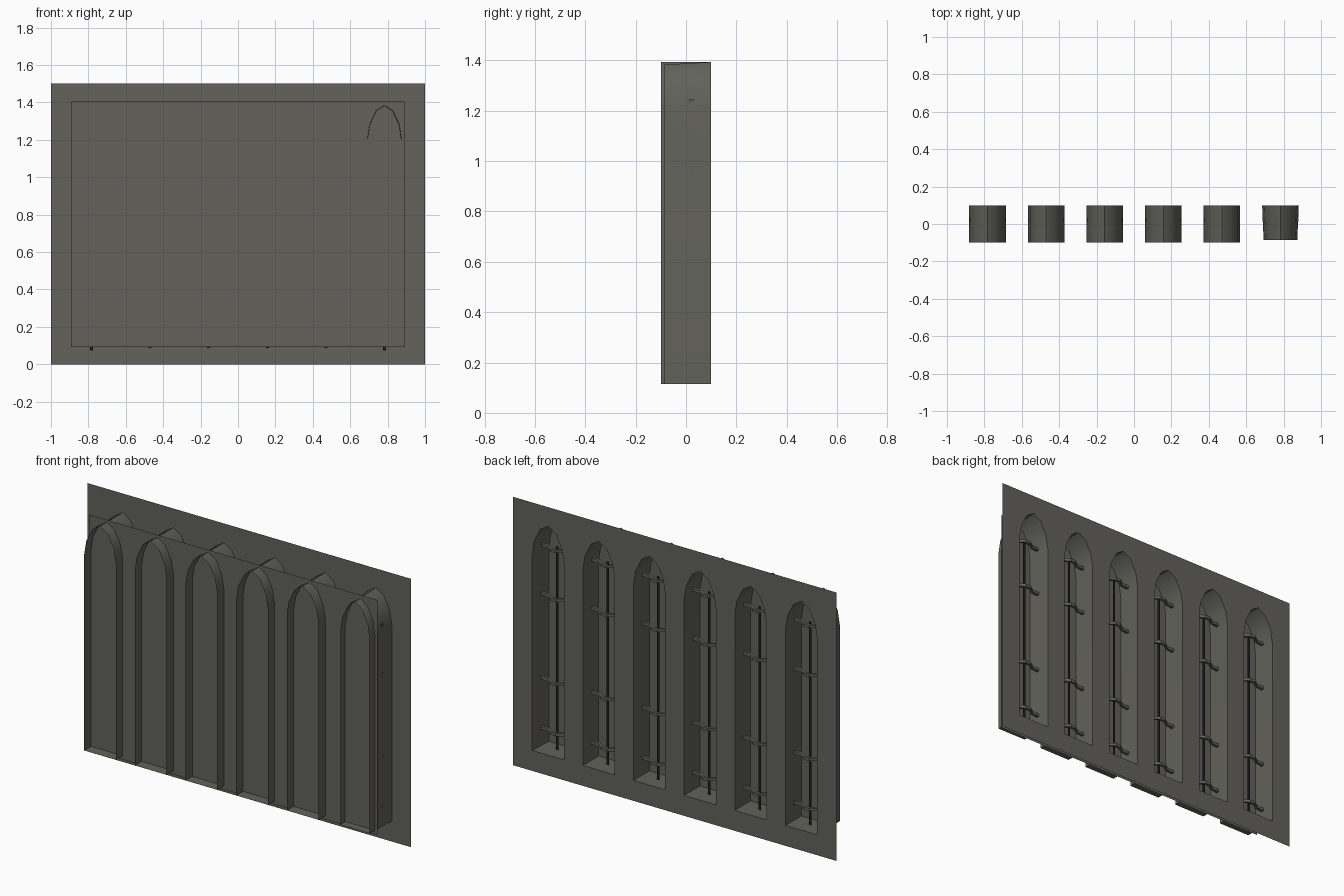
import bpy
import bmesh

cube = bpy.data.objects.get("Cube")
if cube:
    bpy.data.objects.remove(cube, do_unlink=True)


def material(name, colour):
    mat = bpy.data.materials.new(name)
    mat.use_nodes = True
    mat.diffuse_color = colour
    mat.node_tree.nodes["Principled BSDF"].inputs["Base Color"].default_value = colour
    return mat


stone = material("dark_stone_grey", (0.122, 0.121, 0.105, 1))
iron = material("black_iron", (0.012, 0.012, 0.011, 1))

BACK, FRONT, GLASS = 0.1, -0.1, -0.04
SILL = 0.114
CENTRES = [-0.783 + 0.3132 * i for i in range(6)]


def finish(bm, name, mat=stone, smooth=False):
    mesh = bpy.data.meshes.new(name)
    bm.to_mesh(mesh)
    bm.free()
    mesh.materials.append(mat)
    obj = bpy.data.objects.new(name, mesh)
    bpy.context.collection.objects.link(obj)
    if smooth:
        bpy.ops.object.select_all(action='DESELECT')
        obj.select_set(True)
        bpy.context.view_layer.objects.active = obj
        bpy.ops.object.shade_smooth_by_angle(angle=0.6)
    return obj


def arch(cx, half=0.098, drop=0.0):
    """Outline of a round-topped opening as (x, z) points."""
    side = [(1, SILL), (1, 1.21), (0.87, 1.288), (0.49, 1.363)]
    right = [(cx + half * u, z - (drop if z > 1 else 0)) for u, z in side]
    left = [(2 * cx - x, z) for x, z in reversed(right)]
    return right + [(cx, 1.393 - drop)] + left


def loop(bm, points, y):
    verts = [bm.verts.new((x, y, z)) for x, z in points]
    edges = [bm.edges.new((v, verts[i - 1])) for i, v in enumerate(verts)]
    return verts, edges


def sheet(name, x0, x1, z0, z1, y, mat):
    """Flat upright rectangle facing front and back."""
    bm = bmesh.new()
    verts, _ = loop(bm, [(x0, z0), (x1, z0), (x1, z1), (x0, z1)], y)
    bm.faces.new(verts)
    finish(bm, name, mat)


def sweep(bm, path, radius):
    """Square-section bar running along x."""
    rings = [[bm.verts.new((x, y + radius * a, z + radius * b))
              for a, b in ((-1, -1), (1, -1), (1, 1), (-1, 1))] for x, y, z in path]
    for r, s in zip(rings, rings[1:]):
        for i in range(4):
            bm.faces.new((r[i - 1], r[i], s[i], s[i - 1]))
    bm.faces.new(rings[0])
    bm.faces.new(rings[-1])


# Back wall pierced by the arched openings
bm = bmesh.new()
_, edges = loop(bm, [(-1, 0), (1, 0), (1, 1.5), (-1, 1.5)], BACK)
for cx in CENTRES:
    edges += loop(bm, arch(cx), BACK)[1]
bmesh.ops.triangle_fill(bm, edges=edges, use_beauty=True, normal=(0, 1, 0))
bmesh.ops.dissolve_limit(bm, angle_limit=0.01, verts=bm.verts, edges=bm.edges)
finish(bm, "back_wall")

# Flat pane crossing all the openings
sheet("window_pane", -0.892, 0.892, 0.093, 1.406, GLASS, stone)

for i, cx in enumerate(CENTRES):
    last = i == 5
    n = i + 1

    # Open arched reveal; the last one is shorter and tapers to the front
    bm = bmesh.new()
    rear, _ = loop(bm, arch(cx), BACK)
    if last:
        fore, _ = loop(bm, arch(cx, 0.09, 0.01), -0.085)
    else:
        fore, _ = loop(bm, arch(cx), FRONT)
    for k in range(len(rear)):
        bm.faces.new((rear[k - 1], rear[k], fore[k], fore[k - 1]))
    bmesh.ops.recalc_face_normals(bm, faces=bm.faces)
    finish(bm, f"arch_reveal_{n}", smooth=True)

    # Flat upright iron strip
    foot = 0.075 if i in (0, 5) else 0.087
    sheet(f"upright_strip_{n}", cx - 0.008, cx + 0.008, foot, 1.25, 0.02, iron)

    # Cross bars bent round the strip
    bm = bmesh.new()
    half_bend = [(0.096, 0.022), (0.05, 0.024), (0.016, 0.048)]
    bend = [(-x, y) for x, y in half_bend] + half_bend[::-1]
    for z in (0.215, 0.495, 0.965, 1.238):
        sweep(bm, [(cx + x, y, z) for x, y in bend], 0.008)
    bmesh.ops.recalc_face_normals(bm, faces=bm.faces)
    finish(bm, f"cross_bars_{n}")
